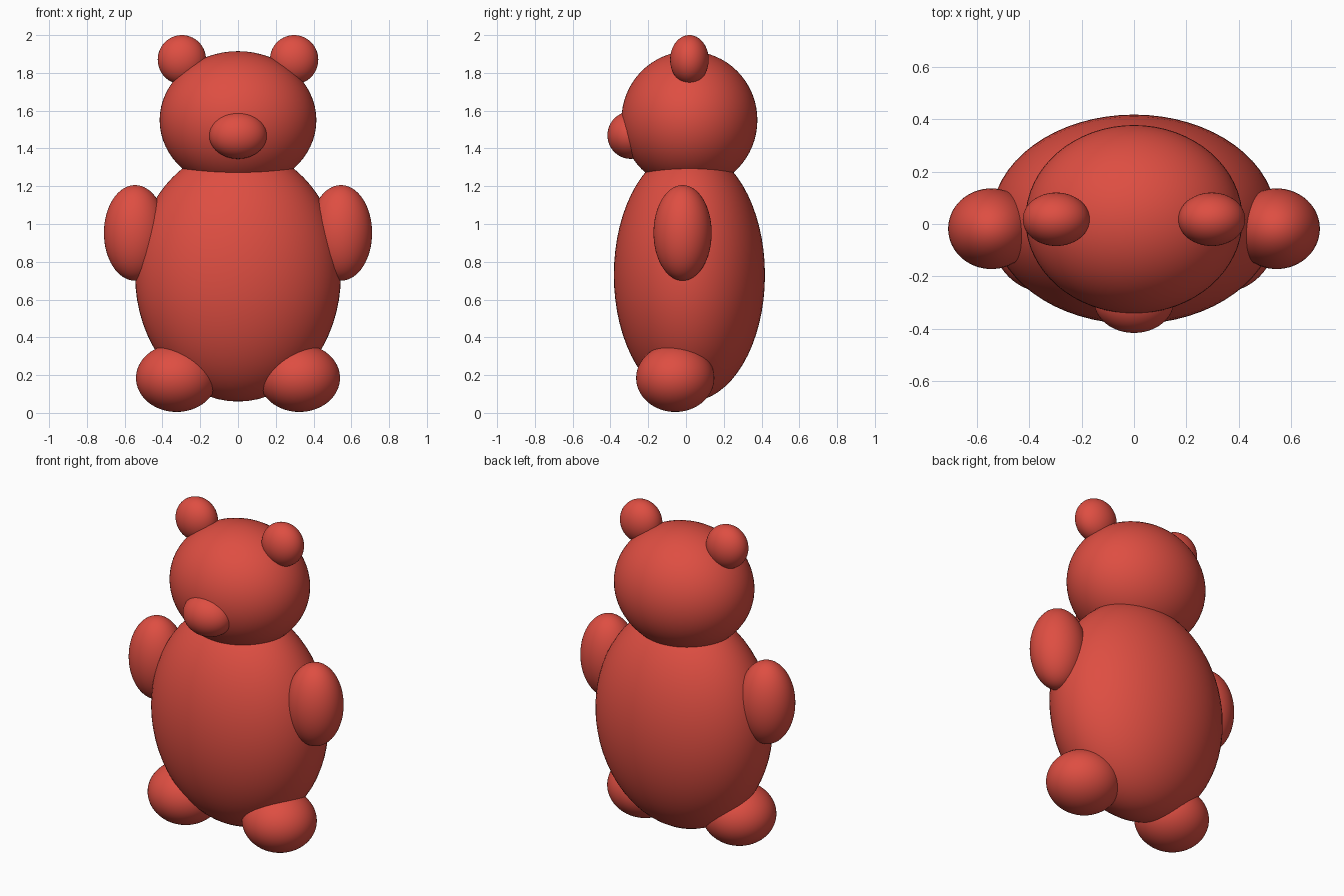
import bpy

if "Cube" in bpy.data.objects:
    bpy.data.objects.remove(bpy.data.objects["Cube"])

# One flat colour for the whole toy
red = bpy.data.materials.new("warm_red")
red.diffuse_color = (0.73, 0.076, 0.054, 1.0)
red.use_nodes = True
red.node_tree.nodes["Principled BSDF"].inputs["Base Color"].default_value = red.diffuse_color


def ellipsoid(name, center, radii):
    """Smooth ellipsoid with the given centre and half sizes."""
    bpy.ops.mesh.primitive_uv_sphere_add(segments=64, ring_count=32, radius=1, location=center)
    obj = bpy.context.object
    obj.name = name
    obj.scale = radii
    bpy.ops.object.transform_apply(location=False, rotation=False, scale=True)
    bpy.ops.object.shade_smooth()
    obj.data.materials.append(red)
    return obj


def pair(name, center, radii):
    """The same ellipsoid on both sides of the body."""
    x, y, z = center
    ellipsoid("left_" + name, (x, y, z), radii)
    ellipsoid("right_" + name, (-x, y, z), radii)


# Torso, head and snout
ellipsoid("body", (0, 0.018, 0.73), (0.545, 0.40, 0.67))
ellipsoid("head", (0, 0.018, 1.55), (0.415, 0.36, 0.365))
ellipsoid("snout", (0, -0.293, 1.47), (0.153, 0.123, 0.125))

# Paired parts
pair("ear", (0.297, 0.018, 1.87), (0.128, 0.102, 0.13))
pair("arm", (0.545, -0.018, 0.953), (0.165, 0.154, 0.253))
pair("foot", (0.325, -0.057, 0.185), (0.215, 0.207, 0.18))
